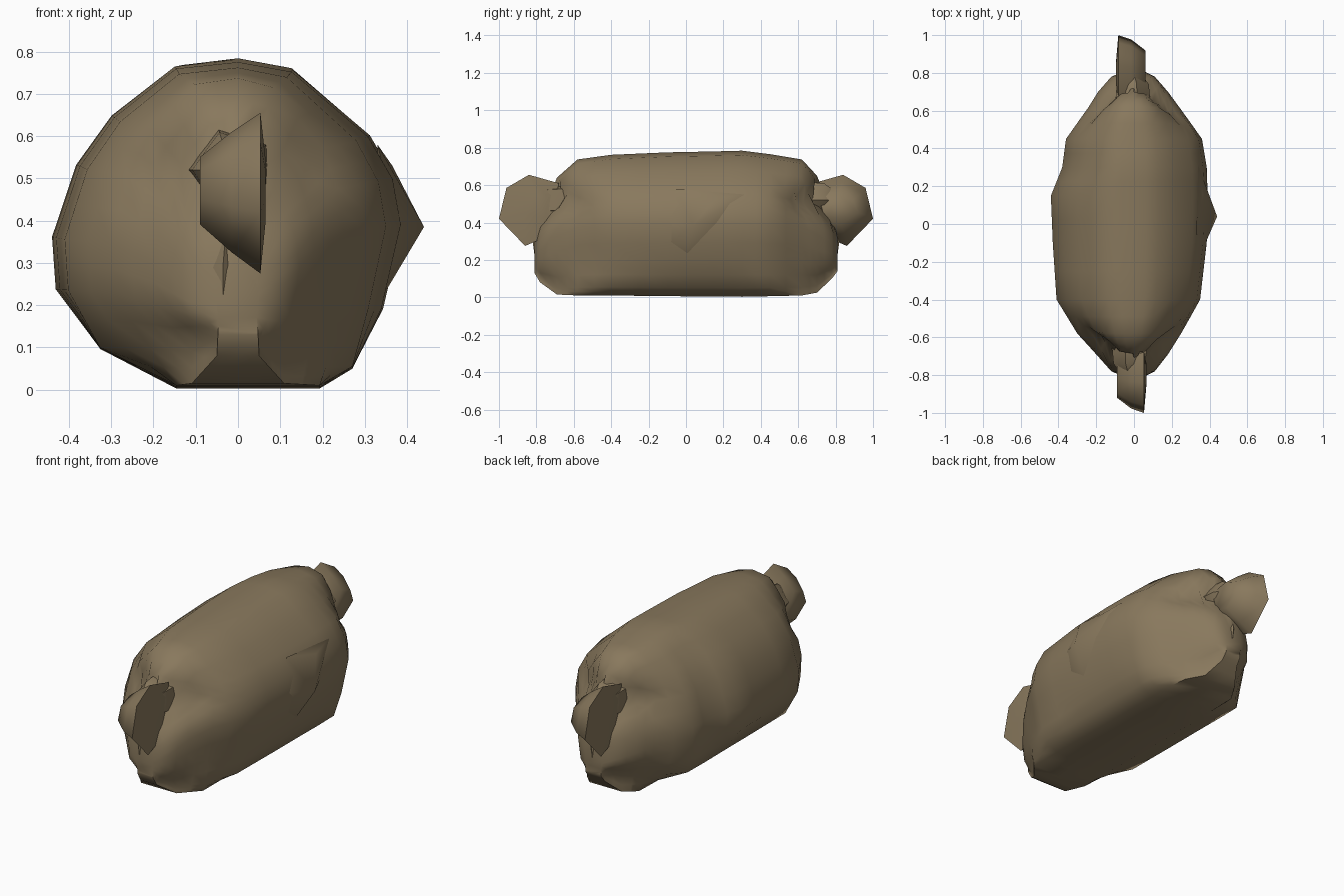
import bpy, bmesh, math
from mathutils import Matrix

if "Cube" in bpy.data.objects:
    bpy.data.objects.remove(bpy.data.objects["Cube"])

cloth = bpy.data.materials.new("brown sackcloth")
cloth.use_nodes = True
colour = (0.25, 0.19, 0.11, 1)
cloth.diffuse_color = colour
cloth.node_tree.nodes["Principled BSDF"].inputs["Base Color"].default_value = colour


def finish(name, bm, angle):
    bmesh.ops.recalc_face_normals(bm, faces=bm.faces)
    mesh = bpy.data.meshes.new(name)
    bm.to_mesh(mesh)
    bm.free()
    obj = bpy.data.objects.new(name, mesh)
    bpy.context.collection.objects.link(obj)
    mesh.materials.append(cloth)
    bpy.ops.object.select_all(action="DESELECT")
    obj.select_set(True)
    bpy.context.view_layer.objects.active = obj
    bpy.ops.object.shade_smooth_by_angle(angle=math.radians(angle))
    return obj


def loft(rings):
    bm = bmesh.new()
    loops = [[bm.verts.new(p) for p in ring] for ring in rings]
    count = len(loops[0])
    for a, b in zip(loops, loops[1:]):
        for i in range(count):
            j = (i + 1) % count
            bm.faces.new((a[i], a[j], b[j], b[i]))
    bm.faces.new(loops[0])
    bm.faces.new(loops[-1])
    return bm


def hull(points):
    bm = bmesh.new()
    bmesh.ops.convex_hull(bm, input=[bm.verts.new(p) for p in points])
    return bm


# Sack body: a lumpy cross-section lofted along its length
section = [(-.34, 0), (-.76, .12), (-.98, .3), (-1, .46), (-.87, .68), (-.68, .83),
           (-.34, .98), (0, 1), (.33, .97), (.8, .77), (.95, .64), (1, .5),
           (.88, .24), (.63, .06), (.45, 0)]
# y, left extent, right extent, bottom, top
stations = [(-.81, .05, .05, .13, .3), (-.78, .12, .11, .08, .42),
            (-.69, .2, .18, .015, .64), (-.58, .3, .25, .01, .737),
            (-.4, .41, .35, .01, .762), (-.1, .43, .385, .006, .775),
            (.15, .44, .39, .005, .78), (.3, .38, .385, .003, .784),
            (.45, .36, .36, .006, .765), (.62, .24, .24, .01, .737),
            (.7, .19, .18, .025, .65), (.78, .12, .11, .1, .46),
            (.81, .05, .05, .14, .32)]
rings = []
for y, left, right, low, high in stations:
    ring = []
    for u, v in section:
        extent = left if u < 0 else right
        x = u * extent
        if v < .2:  # the resting side keeps its breadth, then rounds off
            cap = max(.05, .1 + (.7 - abs(y)) * .9)
            x = math.copysign(min(abs(u) * .43, extent * .95, cap), u)
        ring.append((x, y, low + v * (high - low)))
    rings.append(ring)
bm = loft(rings)
bmesh.ops.subdivide_edges(bm, edges=bm.edges[:], cuts=1, use_grid_fill=True)
# Cloth drawn in around the two ties
for vert in bm.verts:
    x, y, z = vert.co
    depth = max(0, min(1, (abs(y) - .5) / .15))
    if .02 < abs(x) < .28:
        vert.co.y -= math.copysign(.075 * depth * math.exp(-((z - .52) / .08) ** 2), y)
finish("sack_body", bm, 60)

# Gathered neck and flared tied ear at each end
outer = [(-.68, .61), (-.84, .655), (-.96, .585), (-1, .42), (-.86, .275), (-.73, .33)]
middle_y, middle_z = -.77, .475
for end, turn in (("front", 0), ("back", math.pi)):
    spin = Matrix.Translation((-.015, 0, 0)) @ Matrix.Rotation(turn, 4, "Z")

    ear_rings = []
    for x, along, tall in ((.08, .4, .4), (.068, 1, 1), (0, .9, .75), (-.075, .65, .42)):
        ear_rings.append([(x, middle_y + (y - middle_y) * along,
                           middle_z + (z - middle_z) * tall) for y, z in outer])
    bm = loft(ear_rings)
    bm.transform(spin)
    finish(end + "_ear", bm, 65)

    neck_rings = []
    for y, radius in ((-.56, .1), (-.68, .09), (-.74, .085), (-.79, .05)):
        ring = []
        for i in range(10):
            a = math.tau * i / 10
            r = radius * (1.1 if i % 2 else .9)
            ring.append((r * math.cos(a), y, .52 + r * math.sin(a)))
        neck_rings.append(ring)
    bm = loft(neck_rings)
    bm.transform(spin)
    finish(end + "_neck", bm, 50)

    # Pleat running down from the knot
    bm = hull([(-.02, -.8, .15), (-.065, -.78, .28), (.02, -.78, .28),
               (-.02, -.82, .3), (-.01, -.77, .42)])
    bm.transform(spin)
    finish(end + "_pleat", bm, 40)

# Loose fold bulging out of the left flank
bm = hull([(.44, .04, .385), (.36, .23, .4), (.34, .31, .55), (.365, .16, .53),
           (.37, -.12, .42), (.35, -.1, .28), (.33, -.05, .58), (.33, 0, .2)])
finish("side_fold", bm, 60)
